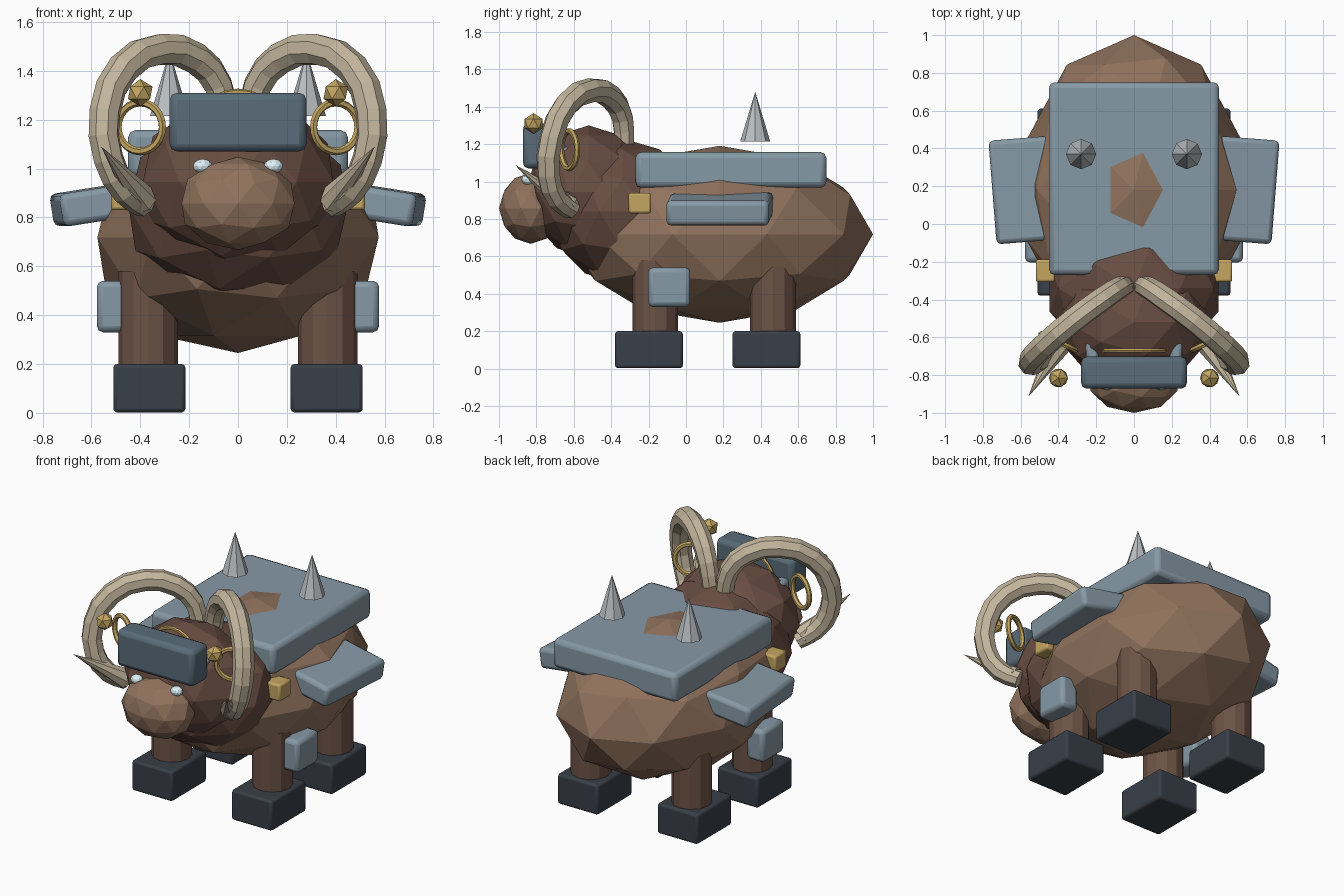
import bpy, math
from mathutils import Vector, Euler

if "Cube" in bpy.data.objects:
    bpy.data.objects.remove(bpy.data.objects["Cube"])


def mat(name, c):
    m = bpy.data.materials.new(name)
    m.diffuse_color = (*c, 1)
    m.use_nodes = True
    m.node_tree.nodes["Principled BSDF"].inputs["Base Color"].default_value = m.diffuse_color
    return m


HIDE = mat("hide", (0.28, 0.17, 0.11))
DARK = mat("dark_fur", (0.14, 0.075, 0.055))
LEG = mat("leg_fur", (0.15, 0.085, 0.06))
HOOF = mat("hoof", (0.04, 0.05, 0.065))
PLATE = mat("plate", (0.24, 0.32, 0.38))
MASK = mat("mask", (0.10, 0.15, 0.19))
GOLD = mat("gold", (0.55, 0.38, 0.12))
BONE = mat("bone", (0.55, 0.47, 0.34))
STEEL = mat("steel", (0.5, 0.53, 0.55))
EYE = mat("eye", (0.75, 0.9, 0.95))


def finish(name, m):
    o = bpy.context.object
    o.name = name
    o.data.materials.append(m)
    return o


def blob(name, loc, radii, m, sub=2):
    bpy.ops.mesh.primitive_ico_sphere_add(subdivisions=sub, radius=1, location=loc)
    o = finish(name, m)
    o.scale = radii
    return o


def box(name, loc, size, m, bevel=0.025, rot=(0, 0, 0)):
    bpy.ops.mesh.primitive_cube_add(size=1, location=loc, rotation=rot)
    o = finish(name, m)
    o.scale = size
    bpy.ops.object.transform_apply(location=False, rotation=False, scale=True)
    b = o.modifiers.new("bevel", 'BEVEL')
    b.width, b.segments = bevel, 2
    bpy.ops.object.shade_smooth_by_angle(angle=math.radians(30))
    return o


def cone(name, base, tip, r, m, sides=8, r2=0.0):
    a, b = Vector(base), Vector(tip)
    d = b - a
    bpy.ops.mesh.primitive_cone_add(vertices=sides, radius1=r, radius2=r2, depth=d.length,
                                    location=(a + b) / 2,
                                    rotation=d.to_track_quat('Z', 'Y').to_euler())
    return finish(name, m)


def ring(name, loc, R, r, m, rot):
    bpy.ops.mesh.primitive_torus_add(major_radius=R, minor_radius=r, major_segments=24,
                                     minor_segments=6, location=loc, rotation=rot)
    return finish(name, m)


def horn(name, pts, radii, m):
    cu = bpy.data.curves.new(name, 'CURVE')
    cu.dimensions = '3D'
    cu.bevel_depth, cu.bevel_resolution, cu.use_fill_caps = 1, 2, True
    cu.resolution_u = 2
    s = cu.splines.new('BEZIER')
    s.bezier_points.add(len(pts) - 1)
    for bp, p, r in zip(s.bezier_points, pts, radii):
        bp.co, bp.radius = p, r
        bp.handle_left_type = bp.handle_right_type = 'AUTO'
    s.use_smooth = False
    o = bpy.data.objects.new(name, cu)
    bpy.context.collection.objects.link(o)
    cu.materials.append(m)


# Body masses
blob("body", (0, 0.18, 0.718), (0.605, 0.82, 0.473), HIDE)
blob("neck", (0, -0.34, 0.84), (0.47, 0.40, 0.39), DARK)
blob("head", (0, -0.52, 0.945), (0.41, 0.34, 0.355), DARK)
blob("snout", (0, -0.83, 0.857), (0.243, 0.17, 0.19), HIDE)

# Centre armour
box("back_plate", (0, 0.24, 1.062), (0.90, 1.02, 0.19), PLATE, 0.03)
box("brow_mask", (0, -0.787, 1.19), (0.56, 0.17, 0.24), MASK, 0.03)
ring("crown_ring", (0, -0.67, 1.145), 0.17, 0.012, GOLD, (math.pi / 2, 0, 0))

HORN_PTS = [(0.05, -0.33, 1.20), (0.08, -0.34, 1.34), (0.17, -0.40, 1.45), (0.32, -0.51, 1.488),
            (0.47, -0.64, 1.41), (0.545, -0.72, 1.23), (0.53, -0.735, 1.04),
            (0.46, -0.69, 0.91), (0.38, -0.61, 0.85)]
HORN_R = [0.055, 0.06, 0.065, 0.066, 0.066, 0.065, 0.063, 0.06, 0.055]

for s, side in ((1, "right"), (-1, "left")):
    # Legs and hooves
    for end, ly, hy in (("front", -0.165, -0.198), ("rear", 0.465, 0.43)):
        cone(f"{end}_leg_{side}", (s * 0.367, ly, 0.1), (s * 0.367, ly, 0.58), 0.122, LEG, 12, 0.122)
        box(f"{end}_hoof_{side}", (s * 0.363, hy, 0.101), (0.295, 0.362, 0.198), HOOF, 0.015)
    # Side armour
    box(f"leg_guard_{side}", (s * 0.515, -0.09, 0.435), (0.125, 0.225, 0.21), PLATE, 0.025)
    box(f"shoulder_plate_{side}", (s * 0.58, 0.18, 0.853), (0.33, 0.55, 0.135), PLATE, 0.025,
        (0, s * math.radians(9), -s * math.radians(4.5)))
    box(f"collar_stud_{side}", (s * 0.46, -0.247, 0.885), (0.12, 0.12, 0.11), GOLD, 0.012)
    cone(f"back_spike_{side}", (s * 0.28, 0.37, 1.215), (s * 0.28, 0.37, 1.48), 0.08, STEEL)
    # Face details
    box(f"mask_hinge_{side}", (s * 0.22, -0.67, 1.13), (0.07, 0.10, 0.11), PLATE, 0.02)
    blob(f"eye_{side}", (s * 0.145, -0.845, 1.01), (0.04, 0.035, 0.03), EYE)
    ring(f"ear_ring_{side}", (s * 0.40, -0.625, 1.17), 0.10, 0.016, GOLD,
         (math.pi / 2, 0, s * math.radians(25)))
    blob(f"gold_bead_{side}", (s * 0.40, -0.815, 1.31), (0.056, 0.056, 0.056), GOLD, 1)
    # Curled horns with a pointed tip
    horn(f"horn_{side}", [(s * x, y, z) for x, y, z in HORN_PTS], HORN_R, BONE)
    cone(f"horn_tip_{side}", (s * 0.39, -0.63, 0.87), (s * 0.56, -0.915, 1.09), 0.065, BONE)
